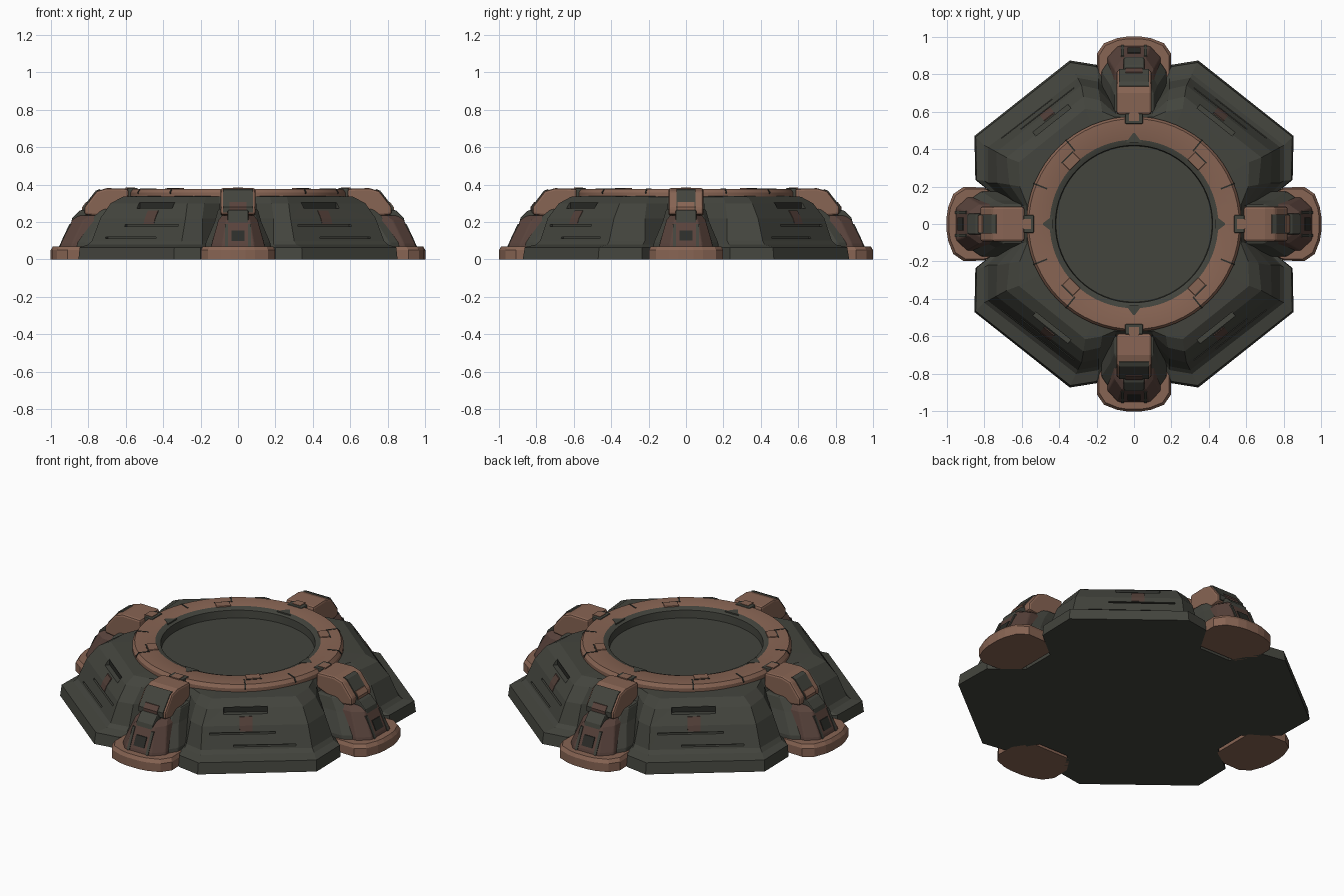
import bpy, bmesh, math
from mathutils import Vector

if "Cube" in bpy.data.objects:
    bpy.data.objects.remove(bpy.data.objects["Cube"])


def material(name, rgb):
    m = bpy.data.materials.new(name)
    m.diffuse_color = (*rgb, 1)
    m.use_nodes = True
    m.node_tree.nodes["Principled BSDF"].inputs["Base Color"].default_value = m.diffuse_color
    return m


DARK = material("dark green grey", (0.056, 0.058, 0.047))
TAN = material("copper tan", (0.245, 0.128, 0.087))
RUST = material("rust brown", (0.098, 0.055, 0.044))
STAIN = material("faded red", (0.085, 0.05, 0.04))
GROOVE = material("groove black", (0.025, 0.026, 0.022))


def loft(name, loops, mats, bevel=0):
    """Skin a stack of equal-length point loops and cap both ends."""
    bm = bmesh.new()
    rows = [[bm.verts.new(p) for p in loop] for loop in loops]
    n = len(rows[0])
    for a, b in zip(rows, rows[1:]):
        for i in range(n):
            j = (i + 1) % n
            bm.faces.new((a[i], a[j], b[j], b[i]))
    bm.faces.new(rows[0])
    bm.faces.new(rows[-1])
    bmesh.ops.recalc_face_normals(bm, faces=bm.faces)
    me = bpy.data.meshes.new(name)
    bm.to_mesh(me)
    bm.free()
    for m in mats:
        me.materials.append(m)
    ob = bpy.data.objects.new(name, me)
    bpy.context.collection.objects.link(ob)
    if bevel:
        mod = ob.modifiers.new("bevel", "BEVEL")
        mod.width, mod.segments = bevel, 2
        mod.limit_method, mod.angle_limit = "ANGLE", math.radians(35)
    return ob


def place(angle, r, s, z):
    """Local outward / sideways / up to world."""
    c, d = math.cos(angle), math.sin(angle)
    return Vector((r * c - s * d, r * d + s * c, z))


def prism(name, angle, profile, half, mat, u=0, bevel=0):
    """Extrude an (outward, up) profile sideways."""
    return loft(name, [[place(angle, r, u + s, z) for r, z in profile] for s in (-half, half)], [mat], bevel)


def rect(r0, r1, z0, z1):
    return [(r0, z0), (r1, z0), (r1, z1), (r0, z1)]


# Main hull: one quadrant outline per height, mirrored to four
def quad_mirror(q, z):
    r = q[::-1]
    pts = q + [(x, -y) for x, y in r] + [(-x, -y) for x, y in q] + [(-x, y) for x, y in r]
    return [Vector((x, y, z)) for x, y in pts]


levels = [
    (0.0, .68, (.2, .85), (.343, .873), (.852, .47), (.847, .236)),
    (.065, .68, (.2, .84), (.34, .862), (.845, .465), (.84, .235)),
    (.08, .66, (.19, .78), (.31, .80), (.80, .42), (.80, .23)),
    (.10, .65, (.19, .76), (.30, .78), (.78, .41), (.78, .22)),
    (.22, .62, (.19, .72), (.28, .74), (.735, .385), (.73, .22)),
    (.30, .59, (.18, .66), (.27, .68), (.68, .355), (.665, .21)),
    (.335, .57, (.17, .60), (.26, .615), (.615, .33), (.61, .2)),
]
loops = [quad_mirror([(.1, k), a, b, c, d, (k, .1)], z) for z, k, a, b, c, d in levels]
for radius, z in ((.55, .34), (.48, .2)):
    loops.append([Vector((*(p.xy.normalized() * radius), z)) for p in loops[6]])
hull = loft("hull", loops, [DARK])

# Recesses and slits cut in the four diagonal panels
diag = math.atan2(.784, .62)
for i, (sx, sy) in enumerate(((1, 1), (-1, 1), (-1, -1), (1, -1))):
    ang = math.atan2(.784 * sy, .62 * sx)
    side = -sx * sy
    cuts = [(.69, .80, .272, .305, .12, 0), (.752, .82, .176, .186, .18, -.02), (.778, .84, .112, .121, .17, .10)]
    for j, (r0, r1, z0, z1, half, u) in enumerate(cuts):
        cutter = prism(f"panel_cutter_{i}_{j}", ang, rect(r0, r1, z0, z1), half, DARK, u * side)
        cutter.hide_render = True
        cutter.display_type = "WIRE"
        mod = hull.modifiers.new("slot", "BOOLEAN")
        mod.operation, mod.solver, mod.object = "DIFFERENCE", "EXACT", cutter
    # dark lining of the upper recess
    prism(f"recess_lining_{i}", ang, rect(.685, .694, .274, .303), .118, GROOVE)
    # faded red mark on the panel
    prism(f"panel_mark_{i}", ang, [(.75, .19), (.769, .19), (.758, .22), (.732, .262), (.70, .262)], .035, STAIN)

# Copper ring with its dark well, turned on the vertical axis
SEG = 64
profile = [(.575, .32), (.575, .358), (.562, .377), (.45, .377), (.42, .365), (.412, .26), (.40, .255), (.40, .22)]
ring = loft("ring_and_well", [[place(2 * math.pi * k / SEG, r, 0, z) for k in range(SEG)] for r, z in profile], [TAN, DARK])
for f in ring.data.polygons:
    c = f.center
    f.material_index = 1 if c.xy.length < .443 and c.z > .21 else 0
    if len(f.vertices) > 4:
        f.material_index = 1
bpy.context.view_layer.objects.active = ring
ring.select_set(True)
bpy.ops.object.shade_smooth_by_angle(angle=math.radians(25))
ring.select_set(False)

# Ring seams and raised inner tabs
for k, deg in enumerate((22, 51, 129, 158, 202, 231, 309, 338)):
    a = math.radians(deg)
    prism(f"ring_seam_{k}", a, [(.50, .37), (.576, .35), (.578, .36), (.563, .379), (.50, .379)], .004, GROOVE)
for k, deg in enumerate((45, 135, 225, 315)):
    a = math.radians(deg)
    prism(f"ring_tab_{k}", a, rect(.445, .50, .36, .383), .04, TAN, bevel=.004)
    prism(f"ring_tab_seam_{k}", a, rect(.50, .506, .37, .379), .044, GROOVE)

# Four clamp legs on the axes
for k in range(4):
    a = k * math.pi / 2
    on_x = k % 2 == 0

    def outline(pts, z):
        return [place(a, r, s, z) for r, s in pts + [(r, -s) for r, s in pts[::-1]]]

    foot = [(.70, .13), (.80, .195), (.91, .198), (.965, .16), (.992, .09), (1.0, .04)]
    low = [(r - .012 if r > .75 else r, s * .95) for r, s in foot]
    loft(f"foot_{k}", [outline(foot, 0), outline(foot, .05), outline(low, .07)], [TAN])
    # leg with chamfered outer corners, and dark shoulders beside it
    leg = [outline([(.6, w), (r - .06, w), (r, w * .6)], z)
           for z, r, w in ((.05, .955, .145), (.085, .945, .14), (.21, .885, .105), (.235, .85, .085))]
    loft(f"leg_{k}", leg, [RUST], .006)
    shoulder = [outline([(.56, w), (r - .05, w), (r, w * .8)], z)
                for z, r, w in ((.05, .87, .175), (.09, .86, .172), (.2, .79, .125), (.27, .74, .105))]
    loft(f"shoulder_{k}", shoulder, [DARK], .008)
    prism(f"leg_collar_{k}", a, [(.6, .2), (.893, .19), (.885, .222), (.845, .262), (.6, .29)], .055, DARK, bevel=.006)
    prism(f"leg_slot_{k}", a, [(.9, .1), (.942, .1), (.916, .155), (.88, .155)], .035, GROOVE)
    for s in (-1, 1):
        prism(f"leg_rib_{k}_{s}", a, [(.8, .07), (.955, .07), (.9, .19), (.8, .19)], .008, DARK, s * .062)
    # upper arm gripping the ring
    arm = [(.585, .29), (.585, .378), (.70, .381), (.755, .365), (.82, .28), (.82, .24), (.74, .23)]
    prism(f"arm_{k}", a, arm, .093, TAN, bevel=.012)
    prism(f"arm_face_{k}", a, [(.72, .36), (.738, .376), (.76, .367), (.827, .28), (.827, .25), (.75, .25)],
          .05 if on_x else .08, DARK)
    prism(f"arm_badge_{k}", a, [(.78, .26), (.832, .26), (.832, .28), (.812, .306), (.78, .306)], .045,
          TAN if on_x else RUST)
    # latch between arm and ring, with the pointed notch inside the ring
    prism(f"latch_{k}", a, rect(.535, .59, .33, .382), .048, DARK, bevel=.005)
    prism(f"latch_plate_{k}", a, rect(.55, .60, .35, .385), .028, TAN)
    notch = [(.435, .045), (.452, .03), (.485, .005)]
    loft(f"ring_notch_{k}", [outline(notch, .365), outline(notch, .379)], [DARK])
